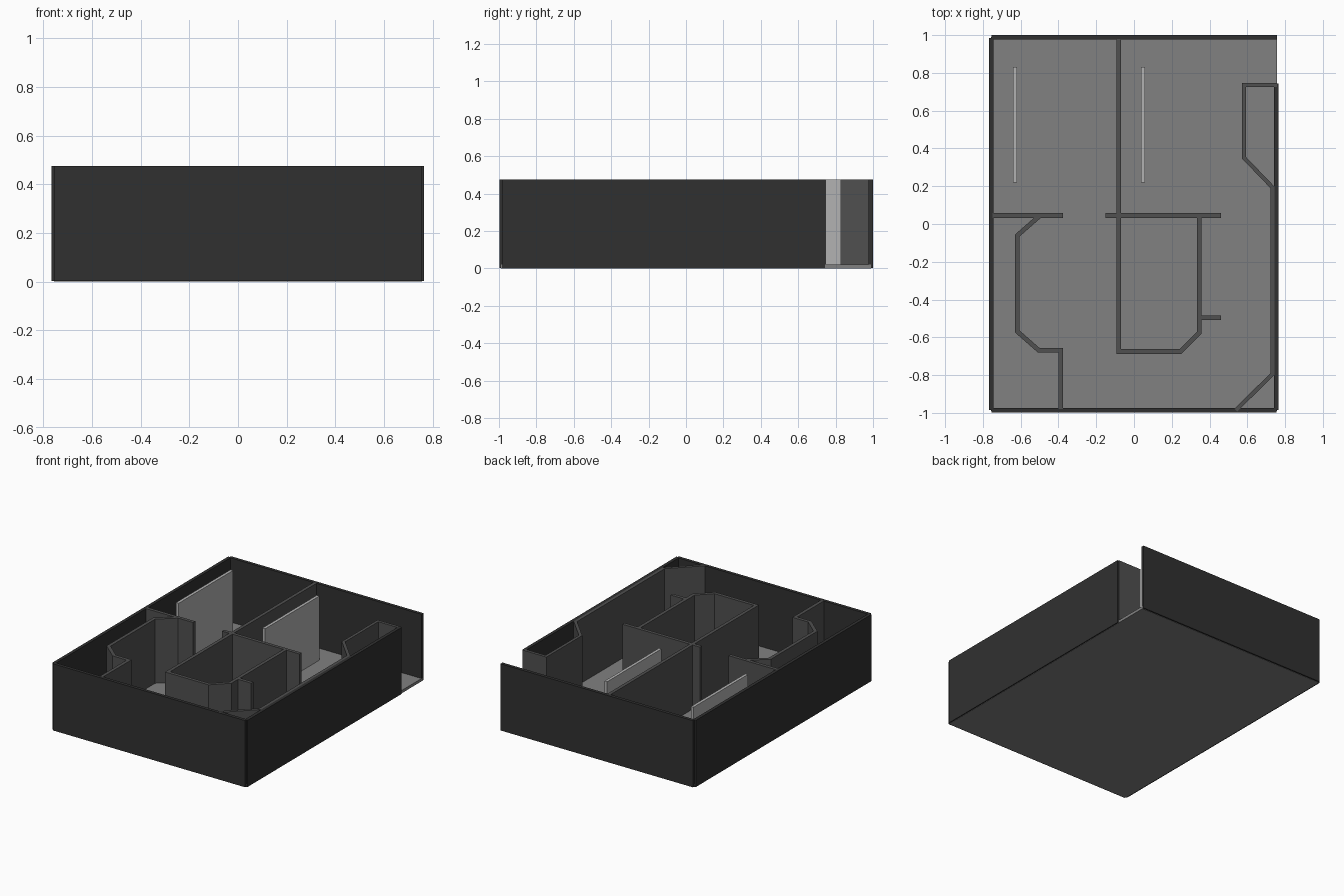
import bpy, bmesh
from mathutils import Vector

if "Cube" in bpy.data.objects:
    bpy.data.objects.remove(bpy.data.objects["Cube"])

FLOOR, TOP, T = 0.02, 0.475, 0.024


def material(name, v):
    m = bpy.data.materials.new(name)
    m.diffuse_color = (v, v, v, 1)
    m.use_nodes = True
    m.node_tree.nodes["Principled BSDF"].inputs["Base Color"].default_value = m.diffuse_color
    return m


dark = material("outer_dark", 0.03)
mid = material("inner_dark", 0.08)
grey = material("floor_grey", 0.22)
light = material("panel_light", 0.45)


def extrude(name, outline, z0, z1, mat):
    """Prism from a flat counter-clockwise outline."""
    bm = bmesh.new()
    face = bm.faces.new([bm.verts.new((x, y, z0)) for x, y in outline])
    ext = bmesh.ops.extrude_face_region(bm, geom=[face], use_keep_orig=True)
    bmesh.ops.translate(bm, vec=(0, 0, z1 - z0),
                        verts=[g for g in ext["geom"] if isinstance(g, bmesh.types.BMVert)])
    bmesh.ops.recalc_face_normals(bm, faces=bm.faces)
    me = bpy.data.meshes.new(name)
    bm.to_mesh(me)
    bm.free()
    me.materials.append(mat)
    ob = bpy.data.objects.new(name, me)
    bpy.context.collection.objects.link(ob)
    return ob


def slab(name, x0, x1, y0, y1, z0, z1, mat):
    return extrude(name, [(x0, y0), (x1, y0), (x1, y1), (x0, y1)], z0, z1, mat)


def wall(name, path, mat=mid, width=T):
    """Upright wall along a centre line with mitred corners."""
    p = [Vector(q) for q in path]
    n = [Vector((a.y - b.y, b.x - a.x)).normalized() for a, b in zip(p, p[1:])]
    left, right = [], []
    for i, q in enumerate(p):
        a, b = n[max(i - 1, 0)], n[min(i, len(n) - 1)]
        off = (a + b) * (width / 2) / (1 + a.dot(b))
        left.append(q + off)
        right.append(q - off)
    return extrude(name, right + left[::-1], FLOOR, TOP, mat)


# Floor plate
slab("floor", -0.757, 0.757, -0.99, 0.99, 0, FLOOR, grey)

# Outer walls; the right one stops short to leave an entrance
slab("front_wall", -0.755, 0.755, -0.998, -0.975, 0.002, TOP, dark)
slab("back_wall", -0.755, 0.757, 0.977, 1.0, 0.002, TOP, dark)
slab("left_wall", -0.767, -0.744, -0.985, 0.985, 0.002, TOP, dark)
slab("right_wall", 0.742, 0.765, -0.985, 0.743, 0.002, TOP, dark)

# Inner partitions
wall("centre_partition", [(-0.08, 0.98), (-0.08, -0.675), (0.246, -0.675),
                          (0.345, -0.577), (0.345, 0.04)])
wall("centre_cross_wall", [(-0.15, 0.045), (0.46, 0.045)])
wall("left_cross_wall", [(-0.75, 0.045), (-0.375, 0.045)])
wall("left_alcove", [(-0.497, 0.045), (-0.617, -0.06), (-0.617, -0.57),
                     (-0.505, -0.668), (-0.387, -0.668), (-0.387, -0.98)])
wall("short_stub", [(0.345, -0.497), (0.46, -0.497)])
wall("right_lining", [(0.757, 0.737), (0.583, 0.737), (0.583, 0.35), (0.732, 0.195),
                      (0.732, -0.795), (0.54, -0.985)], width=0.021)

# Two free-standing light panels
for side, x in (("left", -0.63), ("right", 0.048)):
    wall(side + "_panel", [(x, 0.22), (x, 0.83)], light, 0.021)
